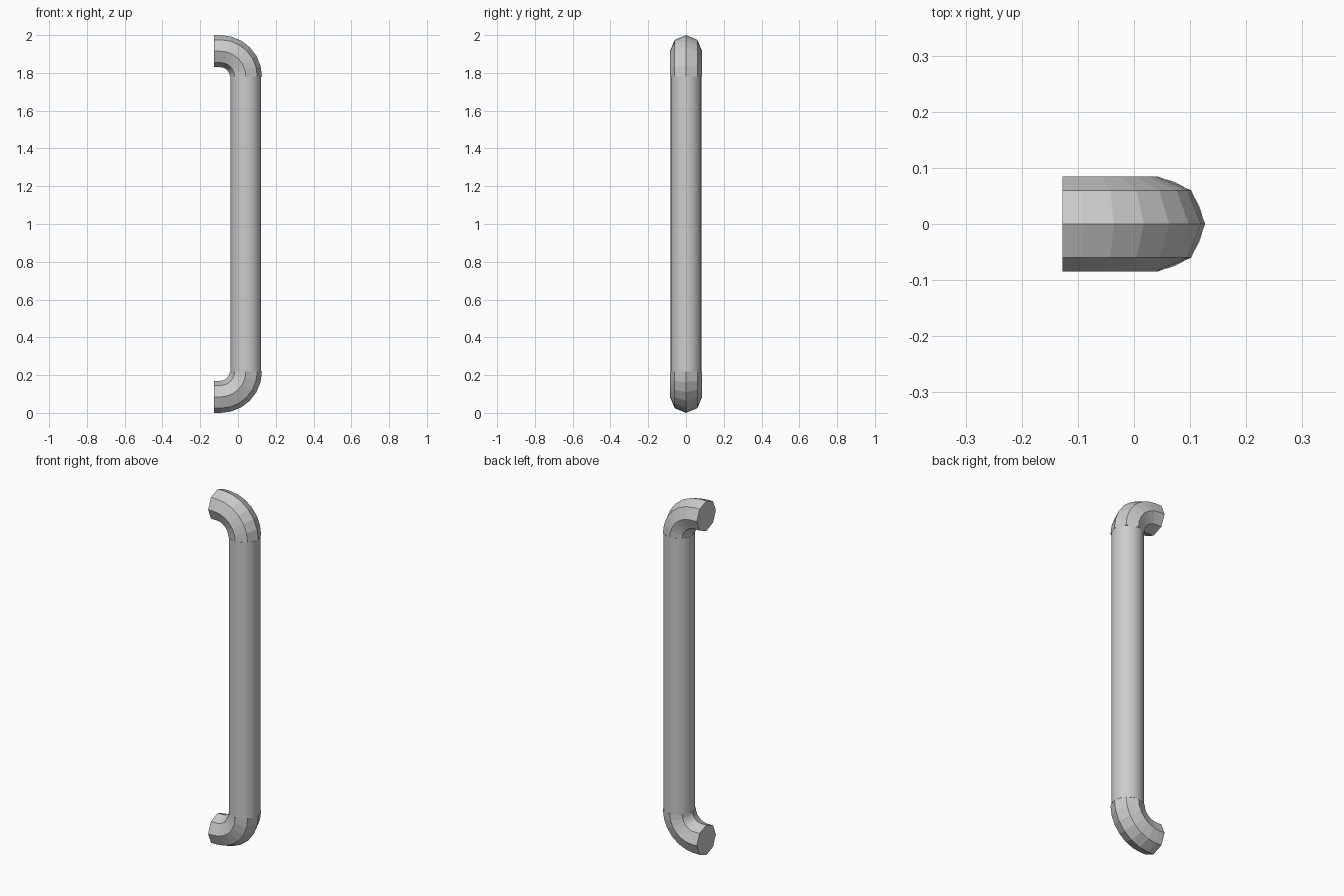
import bpy, bmesh
from math import sin, cos, pi

if "Cube" in bpy.data.objects:
    bpy.data.objects.remove(bpy.data.objects["Cube"])

R = 0.085        # tube radius
BEND = 0.135     # centre-line bend radius
CX = 0.042       # x of the upright bar
END = -0.127     # x of the mounting ends
STEPS = 6


def bend(name, z_axis, up):
    """Octagonal elbow: short stub from the mount, then a quarter turn to the bar."""
    bx = CX - BEND
    z_c = z_axis - up * BEND
    path = [(END, z_axis, 0)]
    for i in range(STEPS + 1):
        a = pi / 2 * i / STEPS
        path.append((bx + BEND * sin(a), z_c + up * BEND * cos(a), a))
    bm = bmesh.new()
    rings = []
    for x, z, a in path:
        ring = []
        for k in range(8):
            t = k * pi / 4
            out, side = R * cos(t), R * sin(t)
            ring.append(bm.verts.new((x + out * sin(a), side, z + up * out * cos(a))))
        rings.append(ring)
    for r0, r1 in zip(rings, rings[1:]):
        for k in range(8):
            n = (k + 1) % 8
            bm.faces.new((r0[k], r0[n], r1[n], r1[k]))
    bm.faces.new(rings[0])
    bm.faces.new(rings[-1])
    bmesh.ops.recalc_face_normals(bm, faces=bm.faces)
    mesh = bpy.data.meshes.new(name)
    bm.to_mesh(mesh)
    bm.free()
    bpy.context.collection.objects.link(bpy.data.objects.new(name, mesh))


# Elbows at both ends
bend("upper_bend", 2 - R, 1)
bend("lower_bend", R, -1)

# Smooth upright grip
z0, z1 = R + BEND, 2 - R - BEND
bpy.ops.mesh.primitive_cylinder_add(vertices=32, radius=0.081, depth=z1 - z0,
                                    location=(CX, 0, (z0 + z1) / 2))
bpy.context.object.name = "grip_bar"
bpy.ops.object.shade_smooth_by_angle()
